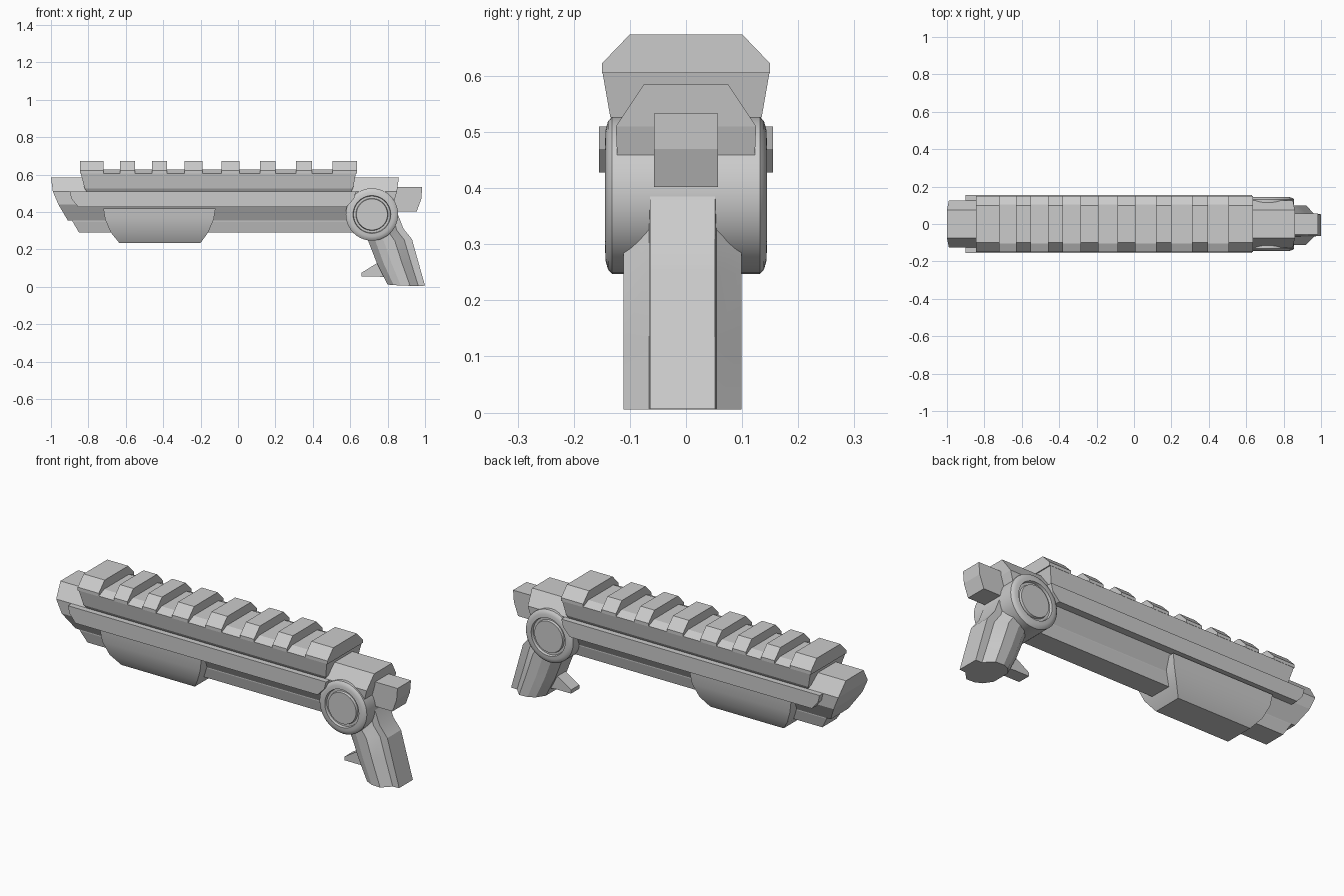
import bpy, bmesh
from math import sin, cos, pi, radians

if "Cube" in bpy.data.objects:
    bpy.data.objects.remove(bpy.data.objects["Cube"])


def finish(name, verts, faces, smooth=None):
    me = bpy.data.meshes.new(name)
    me.from_pydata(verts, [], faces)
    bm = bmesh.new()
    bm.from_mesh(me)
    bmesh.ops.recalc_face_normals(bm, faces=bm.faces)
    bm.to_mesh(me)
    bm.free()
    ob = bpy.data.objects.new(name, me)
    bpy.context.collection.objects.link(ob)
    if smooth:
        bpy.ops.object.select_all(action='DESELECT')
        ob.select_set(True)
        bpy.context.view_layer.objects.active = ob
        bpy.ops.object.shade_smooth_by_angle(angle=radians(smooth))
    return ob


def bar(name, half, left, right, y0=0, smooth=None):
    """Bar along x. half: (half width, z) from top to bottom; left/right: end x per level."""
    n = len(half)
    left = left if isinstance(left, (list, tuple)) else [left] * n
    right = right if isinstance(right, (list, tuple)) else [right] * n
    verts = []
    for (w, z), a, b in zip(half, left, right):
        verts += [(a, y0 - w, z), (a, y0 + w, z), (b, y0 + w, z), (b, y0 - w, z)]
    faces = [(0, 1, 2, 3), tuple(4 * (n - 1) + k for k in range(4))]
    for i in range(n - 1):
        for k in range(4):
            m = (k + 1) % 4
            faces.append((4 * i + k, 4 * i + m, 4 * i + 4 + m, 4 * i + 4 + k))
    return finish(name, verts, faces, smooth)


def loft(name, rings, smooth=None):
    n = len(rings[0])
    verts = [v for r in rings for v in r]
    faces = [tuple(range(n)), tuple(range(len(verts) - n, len(verts)))]
    for i in range(len(rings) - 1):
        for k in range(n):
            m = (k + 1) % n
            faces.append((i * n + k, i * n + m, i * n + n + m, i * n + n + k))
    return finish(name, verts, faces, smooth)


# Main faceted barrel body
bar("barrel_body", [(.075, .585), (.125, .51), (.122, .44), (.075, .355)],
    [-1, -.99, -.96, -.91], [.86, .85, .83, .79])

# Lower tube
bar("lower_bar", [(.075, .37), (.075, .35), (.06, .29)], [-.89, -.885, -.85], .68)

# Side strips
for s, side in ((-1, "front"), (1, "back")):
    bar("side_strip_" + side, [(.03, .51), (.03, .47), (.03, .428)],
        [-.90, -.89, -.855], [.63, .62, .58], y0=s * .125)

# Top rail: base plus raised teeth
bar("rail_base", [(.105, .627), (.149, .607), (.135, .527), (.125, .51)],
    [-.842, -.841, -.82, -.81], [.632, .63, .615, .605])
gaps = [(-.72, -.63), (-.55, -.46), (-.38, -.285), (-.19, -.087),
        (.007, .117), (.2, .31), (.395, .505)]
starts = [-.845] + [g[1] for g in gaps]
ends = [g[0] for g in gaps] + [.635]
for i, (a, b) in enumerate(zip(starts, ends)):
    bar("rail_tooth_%d" % (i + 1), [(.10, .674), (.15, .622), (.15, .605)], a, b)

# Pump handle
bar("pump_handle", [(.14, .42), (.135, .36), (.115, .29), (.08, .235)],
    [-.72, -.71, -.68, -.635], [-.12, -.13, -.16, -.20], smooth=35)

# Round pivot joint with ringed end caps
prof = [(.083, .142), (.086, .13), (.098, .13), (.101, .144),
        (.118, .143), (.132, .139), (.14, .132)]
prof = [(r, -y) for r, y in prof] + prof[::-1]
N = 40
loft("pivot_joint", [[(.716 + r * cos(2 * pi * k / N), y, .387 + r * sin(2 * pi * k / N))
                      for k in range(N)] for r, y in prof], smooth=30)

# Rear knob
bar("rear_knob", [(.057, .533), (.057, .47), (.057, .402)], .78, [.985, .98, .955])

# Pistol grip: rings run from the pivot down to the butt
levels = [((.69, .36), (.85, .40)), ((.69, .26), (.885, .31)),
          ((.70, .235), (.93, .255)), ((.745, .12), (.965, .13)),
          ((.80, .012), (1.0, .006))]
plan = [(0, .05), (.16, .09), (.35, .105), (.60, .105), (.82, .06), (1, .058)]
plan = plan + [(u, -w) for u, w in plan[::-1]]
rings = []
for (xa, za), (xb, zb) in levels:
    rings.append([(xa + (xb - xa) * u, w - .006, za + (zb - za) * u
                   - (.012 * u * (1 - u) if za < .1 else 0)) for u, w in plan])
loft("grip", rings, smooth=20)

# Finger hook on the front of the grip
hook = [(.66, .055), (.66, .075), (.74, .125), (.80, .125), (.80, .05), (.75, .055)]
loft("finger_hook", [[(x, y, z) for x, z in hook] for y in (-.04, .03)])
